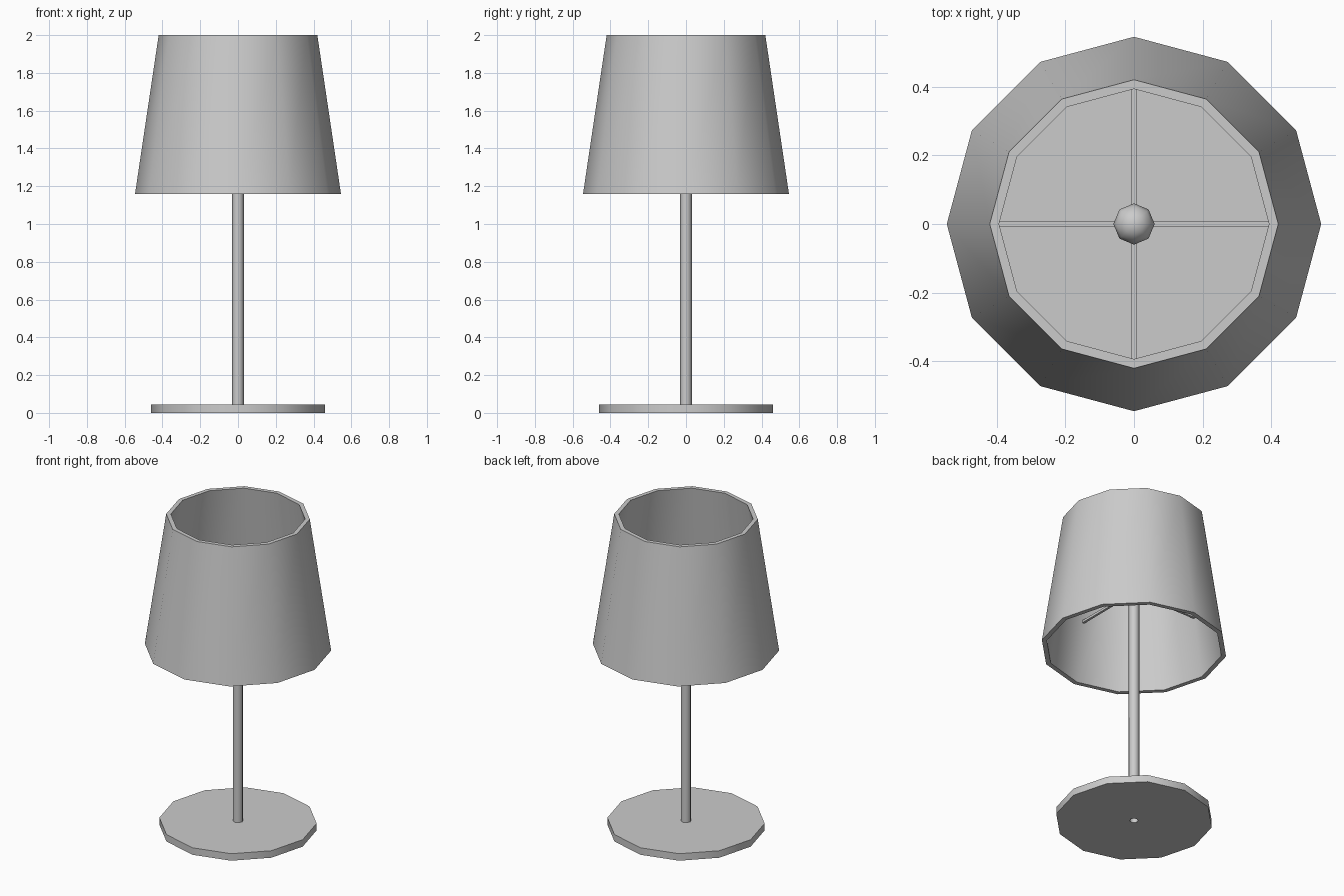
import bpy, bmesh
from math import cos, sin, pi, radians

if "Cube" in bpy.data.objects:
    bpy.data.objects.remove(bpy.data.objects["Cube"])


def finish(name, bm, smooth=True):
    bmesh.ops.recalc_face_normals(bm, faces=bm.faces[:])
    me = bpy.data.meshes.new(name)
    bm.to_mesh(me)
    bm.free()
    ob = bpy.data.objects.new(name, me)
    bpy.context.collection.objects.link(ob)
    if smooth:
        bpy.ops.object.select_all(action='DESELECT')
        ob.select_set(True)
        bpy.context.view_layer.objects.active = ob
        bpy.ops.object.shade_smooth_by_angle(angle=radians(50))
    return ob


def lathe(name, profile, sides):
    """Closed (radius, z) profile turned around the z axis."""
    bm = bmesh.new()
    rings = [[bm.verts.new((r * cos(2 * pi * i / sides), r * sin(2 * pi * i / sides), z))
              for i in range(sides)] for r, z in profile]
    for k, a in enumerate(rings):
        b = rings[(k + 1) % len(rings)]
        for i in range(sides):
            j = (i + 1) % sides
            bm.faces.new((a[i], a[j], b[j], b[i]))
    return finish(name, bm)


HUB_Z = 1.54

# Base disc with a small wiring hole, and the hollow stem
lathe("base", [(0.46, 0), (0.46, 0.045), (0.027, 0.045), (0.027, 0)], 12)
lathe("stem", [(0.031, 0), (0.031, HUB_Z), (0.025, HUB_Z), (0.025, 0)], 8)

# Tapered open shade with wall thickness
lathe("shade", [(0.545, 1.16), (0.42, 2.0), (0.393, 2.0), (0.516, 1.16)], 12)

# Bulb on top of the stem
bm = bmesh.new()
bmesh.ops.create_uvsphere(bm, u_segments=8, v_segments=6, radius=0.06)
bmesh.ops.translate(bm, verts=bm.verts[:], vec=(0, 0, HUB_Z + 0.03))
finish("bulb", bm)

# Crossed support bars holding the shade
for name, size in (("support_bar_x", (0.94, 0.015, 0.015)),
                   ("support_bar_y", (0.015, 0.94, 0.015))):
    bm = bmesh.new()
    bmesh.ops.create_cube(bm, size=1)
    bmesh.ops.scale(bm, verts=bm.verts[:], vec=size)
    bmesh.ops.translate(bm, verts=bm.verts[:], vec=(0, 0, HUB_Z))
    finish(name, bm, smooth=False)
